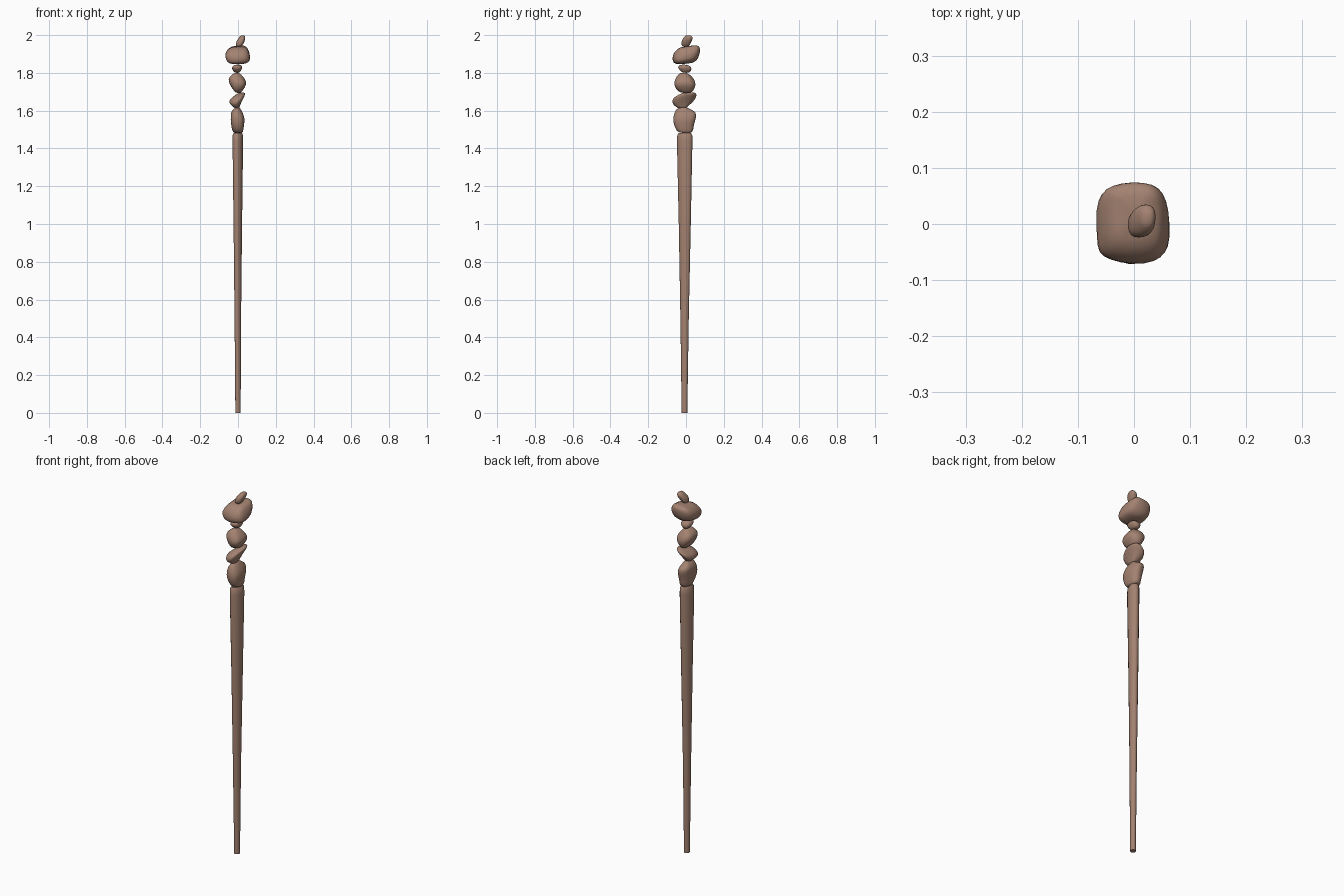
import bpy, bmesh, math
from mathutils import Vector, noise

clay = bpy.data.materials.new("brown_clay")
clay.diffuse_color = (0.37, 0.225, 0.165, 1)


def loft(name, rings, seg=14, power=2.0, rot=0.0, tilt=(0, 0), rough=0.0, subdiv=0):
    """rings: (z, x0, x1, y0, y1); superellipse sections joined and capped"""
    bm = bmesh.new()
    layers = []
    zc = (rings[0][0] + rings[-1][0]) / 2
    zh = (rings[-1][0] - rings[0][0]) / 2
    for z, x0, x1, y0, y1 in rings:
        cx, cy, rx, ry = (x0 + x1) / 2, (y0 + y1) / 2, (x1 - x0) / 2, (y1 - y0) / 2
        row = []
        for i in range(seg):
            a = 2 * math.pi * (i + 0.5) / seg
            c, s = math.cos(a), math.sin(a)
            u = rx * math.copysign(abs(c) ** (2 / power), c)
            v = ry * math.copysign(abs(s) ** (2 / power), s)
            x = cx + u * math.cos(rot) - v * math.sin(rot)
            y = cy + u * math.sin(rot) + v * math.cos(rot)
            # tilt the middle of the stone, keeping its ends in place
            k = 1 - 0.6 * abs((z - zc) / zh)
            p = Vector((x, y, z + k * (tilt[0] * (x - cx) + tilt[1] * (y - cy))))
            if rough:
                p += noise.noise_vector(p * 22) * rough
            row.append(bm.verts.new(p))
        layers.append(row)
    for a, b in zip(layers, layers[1:]):
        for i in range(seg):
            j = (i + 1) % seg
            bm.faces.new((a[i], a[j], b[j], b[i]))
    bm.faces.new(layers[0][::-1])
    bm.faces.new(layers[-1])
    me = bpy.data.meshes.new(name)
    bm.to_mesh(me)
    bm.free()
    for f in me.polygons:
        f.use_smooth = True
    me.materials.append(clay)
    ob = bpy.data.objects.new(name, me)
    bpy.context.collection.objects.link(ob)
    if subdiv:
        m = ob.modifiers.new("smooth", 'SUBSURF')
        m.levels = m.render_levels = subdiv
    else:
        bpy.context.view_layer.objects.active = ob
        ob.select_set(True)
        bpy.ops.object.shade_smooth_by_angle(angle=math.radians(40))
        ob.select_set(False)
    return ob


# tapering post, oval at the top
loft("post", [
    (0.0, -.014, .014, -.023, .007),
    (0.5, -.018, .016, -.030, .015),
    (1.0, -.023, .021, -.039, .026),
    (1.44, -.028, .026, -.049, .035),
    (1.470, -.027, .025, -.047, .034),
    (1.482, -.022, .020, -.040, .027)], seg=16, rot=-0.28)

# stacked stones, bottom to top
loft("stone_1", [
    (1.480, -.022, .020, -.040, .034), (1.495, -.030, .028, -.054, .040),
    (1.53, -.038, .035, -.066, .042), (1.565, -.042, .037, -.070, .054),
    (1.595, -.040, .026, -.062, .059), (1.612, -.022, .014, -.052, .020),
    (1.62, -.014, .008, -.035, .000)],
    power=2.4, rough=.007, tilt=(-.1, -.05), subdiv=1)
loft("stone_2", [
    (1.612, -.014, .008, -.035, .000), (1.628, -.034, .014, -.066, .022),
    (1.645, -.048, .024, -.076, .045), (1.670, -.044, .034, -.072, .058),
    (1.688, -.012, .038, -.040, .058), (1.698, .006, .034, -.012, .048)],
    power=2.3, rough=.006, tilt=(.25, .1), subdiv=1)
loft("stone_3", [
    (1.692, -.014, .014, -.034, .028), (1.712, -.028, .030, -.055, .044),
    (1.738, -.046, .046, -.067, .053), (1.765, -.056, .042, -.060, .046),
    (1.785, -.040, .026, -.046, .026), (1.802, -.018, .010, -.030, .008)],
    power=2.4, rough=.006, tilt=(.0, -.05), subdiv=1)
loft("stone_4", [
    (1.800, -.014, .010, -.016, .020), (1.814, -.028, .020, -.034, .030),
    (1.830, -.034, .026, -.046, .031), (1.845, -.020, .014, -.034, .010)],
    power=2.3, rough=.004, subdiv=1)
loft("stone_5_capstone", [
    (1.848, -.034, .034, -.038, .030), (1.860, -.062, .062, -.064, .058),
    (1.880, -.069, .066, -.071, .074), (1.905, -.071, .062, -.070, .077),
    (1.928, -.056, .052, -.058, .076), (1.942, -.036, .038, -.030, .060)],
    power=3.2, rough=.008, tilt=(.0, .25), subdiv=1)
loft("stone_6_tip", [
    (1.936, -.010, .018, -.020, .014), (1.952, -.013, .028, -.026, .024),
    (1.972, -.008, .038, -.023, .034), (1.988, .004, .041, -.012, .039),
    (2.000, .014, .034, .000, .028)],
    power=2.3, rough=.003, subdiv=1)
